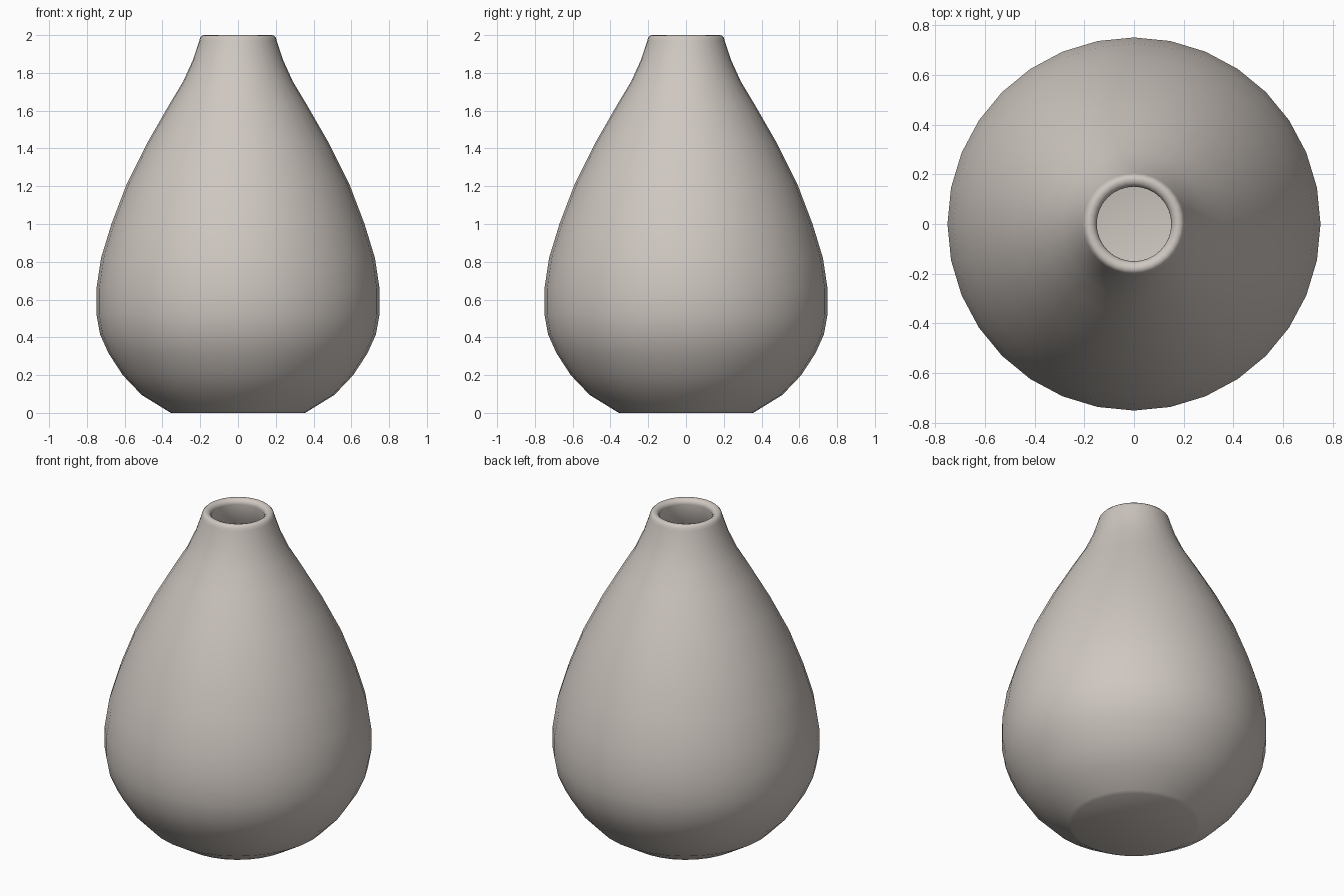
import bpy, bmesh, math

if "Cube" in bpy.data.objects:
    bpy.data.objects.remove(bpy.data.objects["Cube"])

SEGMENTS = 32

# Stoneware colour
clay = bpy.data.materials.new("warm grey clay")
clay.diffuse_color = (0.62, 0.57, 0.53, 1)
clay.use_nodes = True
clay.node_tree.nodes["Principled BSDF"].inputs["Base Color"].default_value = clay.diffuse_color

# Outer wall, foot to neck (radius, height)
outer = [(0.355, 0), (0.375, 0.012), (0.51, 0.095), (0.61, 0.2), (0.685, 0.315),
         (0.73, 0.415), (0.75, 0.525), (0.75, 0.655), (0.725, 0.82), (0.67, 1.0),
         (0.59, 1.21), (0.48, 1.43), (0.365, 1.63), (0.29, 1.755), (0.24, 1.865),
         (0.205, 1.97)]
# Rounded lip
lip = [(0.2, 1.988), (0.19, 1.998), (0.178, 2.0), (0.165, 1.996), (0.154, 1.985), (0.15, 1.97)]
# Hollow inside, neck down to floor
inner = [(0.19, 1.85), (0.245, 1.735), (0.32, 1.6), (0.435, 1.4), (0.542, 1.19),
         (0.62, 0.985), (0.675, 0.81), (0.7, 0.65), (0.7, 0.53), (0.682, 0.43),
         (0.64, 0.34), (0.57, 0.235), (0.475, 0.14), (0.35, 0.062), (0.035, 0.05)]

bm = bmesh.new()
rings = [[bm.verts.new((r * math.cos(2 * math.pi * i / SEGMENTS),
                        r * math.sin(2 * math.pi * i / SEGMENTS), z))
          for i in range(SEGMENTS)] for r, z in outer + lip + inner]
for a, b in zip(rings, rings[1:]):
    for i in range(SEGMENTS):
        j = (i + 1) % SEGMENTS
        bm.faces.new((a[i], a[j], b[j], b[i]))
# Foot disc and inner floor
bm.faces.new(rings[0][::-1])
bm.faces.new(rings[-1])

mesh = bpy.data.meshes.new("vase_body")
bm.to_mesh(mesh)
bm.free()
mesh.materials.append(clay)
vase = bpy.data.objects.new("vase_body", mesh)
bpy.context.collection.objects.link(vase)
bpy.context.view_layer.objects.active = vase
vase.select_set(True)
bpy.ops.object.shade_smooth_by_angle(angle=math.radians(40))
